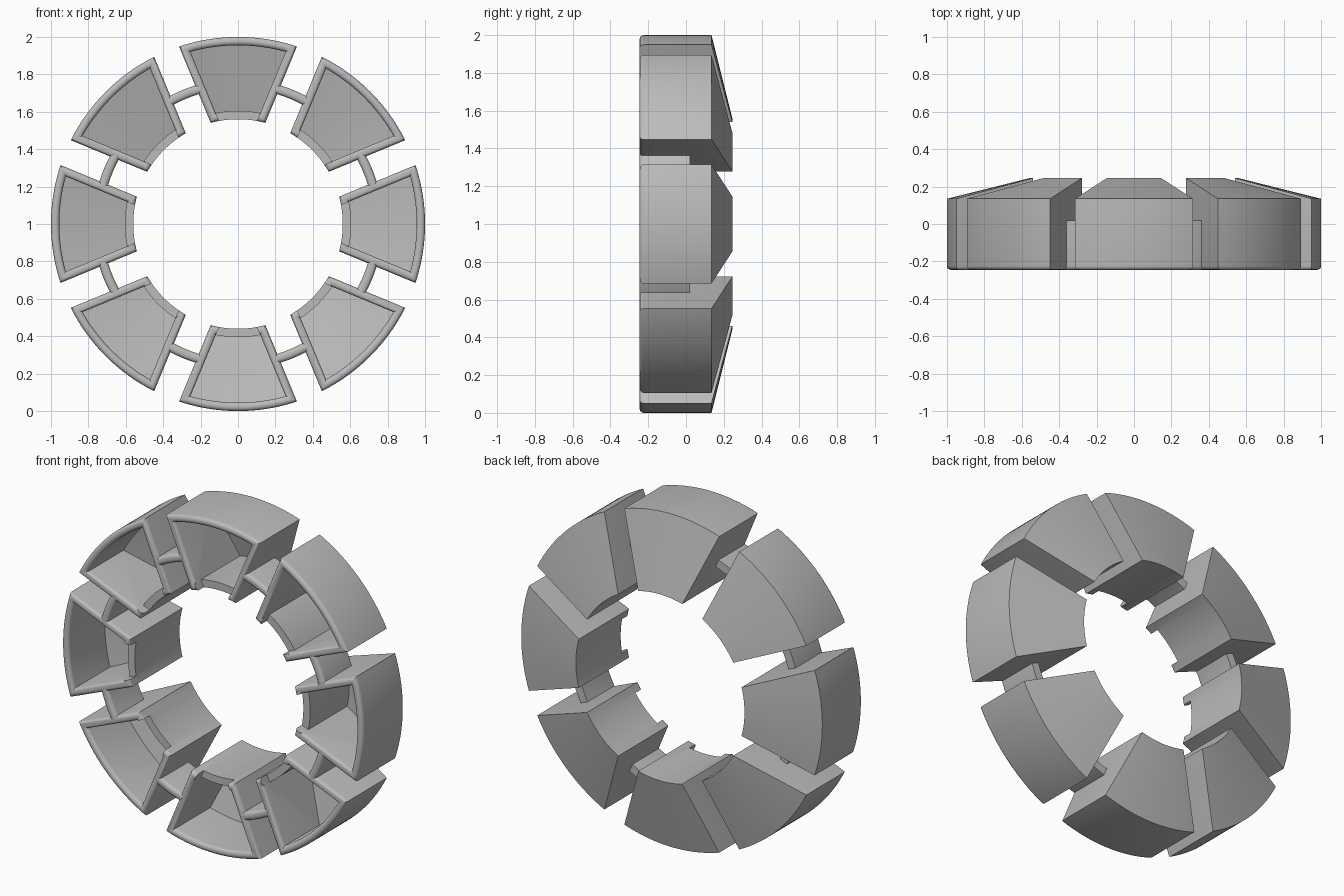
import bpy, bmesh
from math import sin, cos, pi, asin, radians
from mathutils import Matrix

cube = bpy.data.objects.get("Cube")
if cube:
    bpy.data.objects.remove(cube, do_unlink=True)

COUNT = 8
STEPS = 24
R_IN, R_OUT = 0.56, 1.0
GAP = 0.072                    # half the slot between neighbouring shells
WALL, ROUND = 0.045, 0.02
FRONT, SHOULDER, BACK = -0.245, 0.135, 0.245
NOTCH = -0.18                  # front edge of the recessed inner wall

grey = bpy.data.materials.new("plain_grey")
grey.use_nodes = True
colour = (0.5, 0.5, 0.5, 1)
grey.diffuse_color = colour
grey.node_tree.nodes["Principled BSDF"].inputs["Base Color"].default_value = colour


def slot_angle(r, gap):
    return pi / COUNT - asin(gap / r)


def inset_ring(d, y_out, y_in=None):
    """Sector outline moved inward by d, with parallel sided slots."""
    r0, r1 = R_IN + d, R_OUT - d
    return (r0, r1, slot_angle(r0, GAP + d), slot_angle(r1, GAP + d),
            y_in if y_in is not None else y_out, y_out)


def stack(name, rings):
    """Loft sector outlines and close both ends with strips of quads."""
    bm = bmesh.new()
    loops = []
    for r0, r1, a0, a1, y0, y1 in rings:
        loop = []
        for r, a, y, sign in ((r1, a1, y1, 1), (r0, a0, y0, -1)):
            for i in range(STEPS + 1):
                ang = sign * a * (2 * i / STEPS - 1)
                loop.append(bm.verts.new((r * sin(ang), y, r * cos(ang))))
        loops.append(loop)
    n = len(loops[0])
    for a, b in zip(loops, loops[1:]):
        for i in range(n):
            j = (i + 1) % n
            bm.faces.new((a[i], a[j], b[j], b[i]))
    for cap in (loops[0], loops[-1]):
        for i in range(STEPS):
            bm.faces.new((cap[i], cap[i + 1], cap[n - 2 - i], cap[n - 1 - i]))
    bmesh.ops.recalc_face_normals(bm, faces=bm.faces)
    mesh = bpy.data.meshes.new(name)
    bm.to_mesh(mesh)
    bm.free()
    mesh.materials.append(grey)
    obj = bpy.data.objects.new(name, mesh)
    bpy.context.collection.objects.link(obj)
    return obj


def smooth(obj):
    bpy.ops.object.select_all(action="DESELECT")
    obj.select_set(True)
    bpy.context.view_layer.objects.active = obj
    bpy.ops.object.shade_smooth_by_angle(angle=radians(30))


def repeat(obj, offset):
    """Place copies evenly around the ring axis."""
    base = obj.name
    for k in range(COUNT):
        part = obj if k == 0 else obj.copy()
        if k:
            bpy.context.collection.objects.link(part)
        part.name = f"{base}_{k + 1}"
        turn = Matrix.Rotation(2 * pi * (k + offset) / COUNT, 4, "Y")
        part.matrix_world = Matrix.Translation((0, 0, 1)) @ turn


# Quarter round used for every front rim: (inset, depth)
curve = [(ROUND * (1 - cos(q * pi / 8)), FRONT + ROUND * (1 - sin(q * pi / 8)))
         for q in range(5)]

# Hollow shell: sloped back, straight sides, rounded rim, open front
rings = [inset_ring(0, SHOULDER, BACK)]
rings += [inset_ring(d, y) for d, y in curve]
rings += [inset_ring(WALL - d, y) for d, y in reversed(curve)]
rings.append(inset_ring(WALL, SHOULDER - WALL + 0.01, BACK - WALL - 0.01))
shell = stack("shell", rings)

# Notch that sets the inner wall back between the two side walls
side = GAP + WALL
low, high = R_IN - 0.1, R_IN + WALL + 0.02
cutter = stack("notch_cutter", [
    (low, high, slot_angle(low, side), slot_angle(high, side), y, y)
    for y in (FRONT - 0.1, NOTCH)])
cutter.hide_render = True
cut = shell.modifiers.new("notch", "BOOLEAN")
cut.operation = "DIFFERENCE"
cut.solver = "EXACT"
cut.object = cutter
bpy.context.view_layer.objects.active = shell
bpy.ops.object.modifier_apply(modifier=cut.name)
bpy.data.objects.remove(cutter, do_unlink=True)
smooth(shell)
repeat(shell, 0)

# Short curved bridges joining neighbouring shells
r0, r1 = 0.725, 0.775
half = asin(GAP / r0) + 0.02
bridge = stack("bridge", [(r0, r1, half, half, 0.02, 0.02)] + [
    (r0 + d, r1 - d, half, half, y, y) for d, y in curve])
smooth(bridge)
repeat(bridge, 0.5)
